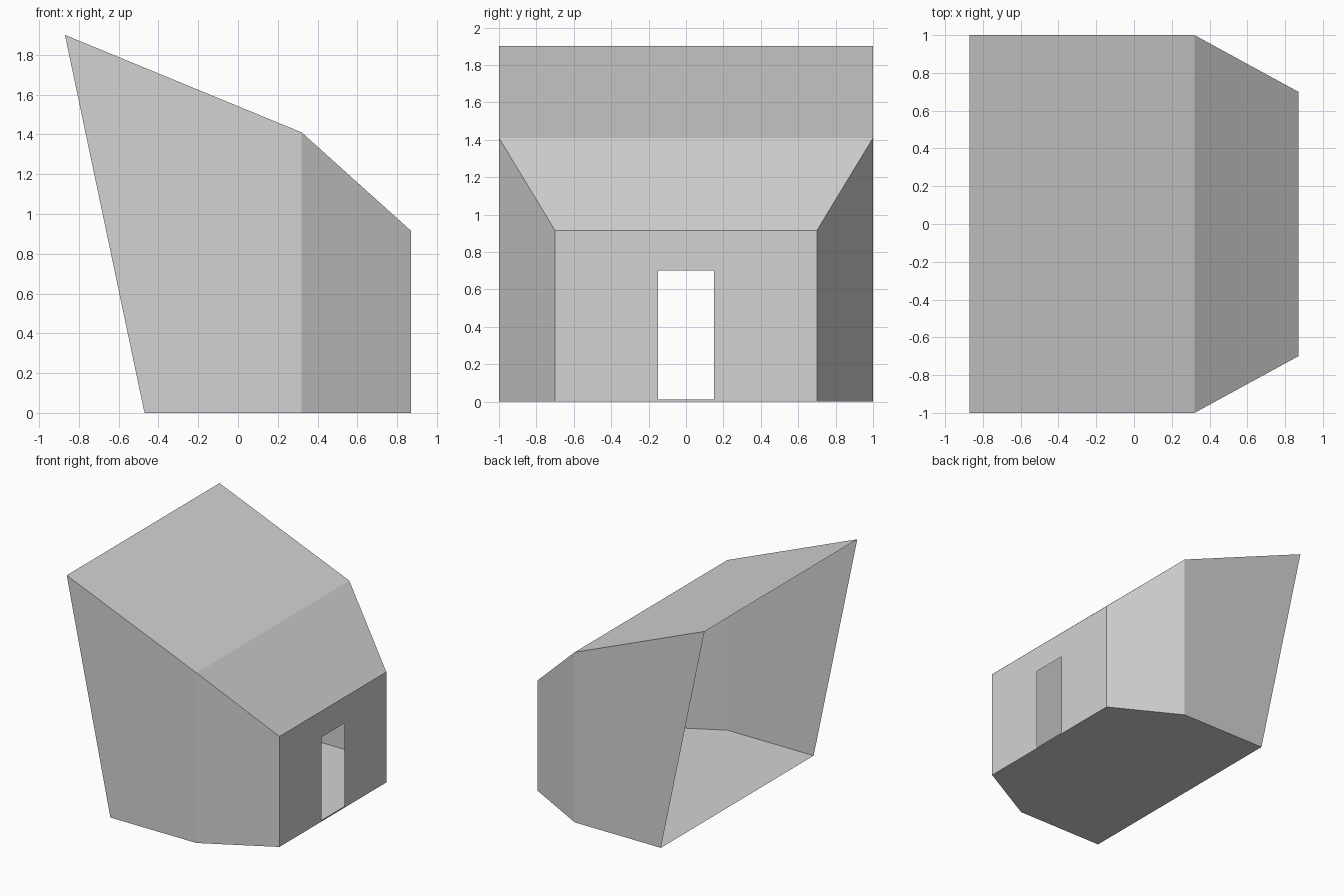
import bpy
import bmesh

cube = bpy.data.objects.get("Cube")
if cube:
    bpy.data.objects.remove(cube, do_unlink=True)

# Single plain grey for the whole shell
GREY = (0.65, 0.65, 0.65, 1.0)
grey = bpy.data.materials.new("light_grey")
grey.use_nodes = True
grey.diffuse_color = GREY
grey.node_tree.nodes["Principled BSDF"].inputs["Base Color"].default_value = GREY

# Key dimensions
BACK, TIP, BEND, FACE = -0.47, -0.87, 0.32, 0.87    # x stations
WIDE, NARROW = 1.0, 0.70                            # half widths
PEAK, SHOULDER, EAVE = 1.90, 1.41, 0.915            # roof heights
DOOR_HALF, SILL, DOOR_TOP = 0.15, 0.01, 0.70


def sheet(name, polygons, outward):
    """Thin surface made of flat polygons, each facing along outward."""
    bm = bmesh.new()
    for points in polygons:
        face = bm.faces.new([bm.verts.new(p) for p in points])
        face.normal_update()
        if sum(a * b for a, b in zip(face.normal, outward)) < 0:
            face.normal_flip()
    bmesh.ops.remove_doubles(bm, verts=bm.verts, dist=0.0001)
    mesh = bpy.data.meshes.new(name)
    bm.to_mesh(mesh)
    bm.free()
    mesh.materials.append(grey)
    obj = bpy.data.objects.new(name, mesh)
    bpy.context.collection.objects.link(obj)
    return obj


# Floor, tapering towards the door
outline = [(BACK, WIDE), (BEND, WIDE), (FACE, NARROW)]
outline += [(x, -y) for x, y in reversed(outline)]
sheet("floor", [[(x, y, 0) for x, y in outline]], (0, 0, -1))

# Side walls: a leaning-edged panel and an angled panel on each side
for name, s in (("front_wall", -1), ("back_wall", 1)):
    main = [(BACK, s * WIDE, 0), (BEND, s * WIDE, 0),
            (BEND, s * WIDE, SHOULDER), (TIP, s * WIDE, PEAK)]
    angled = [(BEND, s * WIDE, 0), (FACE, s * NARROW, 0),
              (FACE, s * NARROW, EAVE), (BEND, s * WIDE, SHOULDER)]
    sheet(name, [main, angled], (0, s, 0))

# Roof in two slopes
ridges = [(TIP, WIDE, PEAK), (BEND, WIDE, SHOULDER), (FACE, NARROW, EAVE)]
slopes = [[(a[0], -a[1], a[2]), (b[0], -b[1], b[2]), b, a]
          for a, b in zip(ridges, ridges[1:])]
sheet("roof", slopes, (0, 0, 1))

# Door wall: panels framing the opening, with a low sill
ys = [-NARROW, -DOOR_HALF, DOOR_HALF, NARROW]
zs = [0, SILL, DOOR_TOP, EAVE]
panels = []
for i in range(3):
    for j in range(3):
        if (i, j) != (1, 1):
            panels.append([(FACE, ys[i], zs[j]), (FACE, ys[i + 1], zs[j]),
                           (FACE, ys[i + 1], zs[j + 1]), (FACE, ys[i], zs[j + 1])])
sheet("door_wall", panels, (1, 0, 0))
